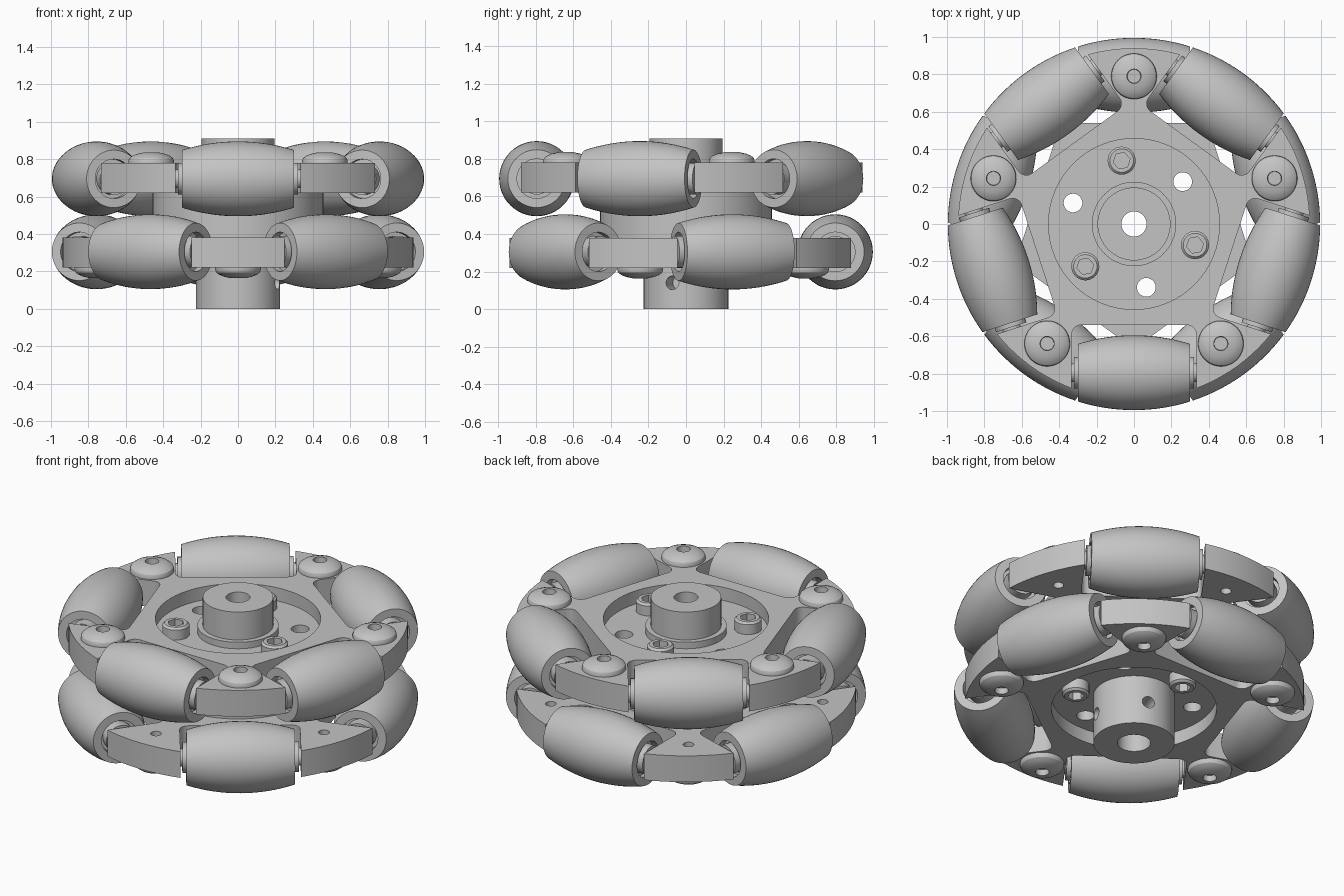
import bpy, bmesh
from math import pi, sin, cos, sqrt, asin, radians
from mathutils import Matrix

if "Cube" in bpy.data.objects:
    bpy.data.objects.remove(bpy.data.objects["Cube"], do_unlink=True)

GREY = bpy.data.materials.new("light_grey")
GREY.use_nodes = True
GREY.diffuse_color = (0.55, 0.55, 0.55, 1)
GREY.node_tree.nodes["Principled BSDF"].inputs["Base Color"].default_value = GREY.diffuse_color

ROLLERS, ROLLER_R, HALF_LEN = 5, 0.8, 0.3
CORE_R, BOLT_R = 0.457, 0.345
BOLT_ANGLES = [radians(101 + 120 * k) for k in range(3)]


def make(name, bm, matrix=Matrix()):
    """Turn a bmesh into a placed object."""
    bmesh.ops.remove_doubles(bm, verts=bm.verts, dist=1e-5)
    bmesh.ops.recalc_face_normals(bm, faces=bm.faces)
    mesh = bpy.data.meshes.new(name)
    bm.to_mesh(mesh)
    bm.free()
    mesh.materials.append(GREY)
    obj = bpy.data.objects.new(name, mesh)
    obj.matrix_world = matrix
    bpy.context.collection.objects.link(obj)
    return obj


def activate(obj):
    bpy.ops.object.select_all(action='DESELECT')
    obj.select_set(True)
    bpy.context.view_layer.objects.active = obj


def smooth(obj):
    activate(obj)
    bpy.ops.object.shade_smooth_by_angle(angle=radians(30))
    return obj


def lathe(profile, sides=48):
    """Revolve a closed (radius, z) profile about z."""
    bm = bmesh.new()
    rings = [[bm.verts.new((r * cos(2 * pi * i / sides), r * sin(2 * pi * i / sides), z))
              for i in range(sides)] for r, z in profile]
    for a, b in zip(rings, rings[1:] + rings[:1]):
        for i in range(sides):
            j = (i + 1) % sides
            bm.faces.new((a[i], a[j], b[j], b[i]))
    return bm


def rod(r, z0, z1, sides=32):
    """Solid straight cylinder or prism."""
    bm = bmesh.new()
    bmesh.ops.create_cone(bm, cap_ends=True, segments=sides, radius1=r, radius2=r,
                          depth=z1 - z0, matrix=Matrix.Translation((0, 0, (z0 + z1) / 2)))
    return bm


def cut(obj, cutters):
    """Subtract each cutter, then discard it."""
    for c in cutters:
        activate(obj)
        mod = obj.modifiers.new("cut", 'BOOLEAN')
        mod.operation, mod.solver, mod.object = 'DIFFERENCE', 'EXACT', c
        bpy.ops.object.modifier_apply(modifier=mod.name)
        bpy.data.objects.remove(c, do_unlink=True)
    return obj


def at(angle, r, z, flip=False):
    """Placement at a polar position, optionally upside down."""
    m = Matrix.Rotation(angle, 4, 'Z') @ Matrix.Translation((r, 0, z))
    return m @ Matrix.Rotation(pi, 4, 'X') if flip else m


def star_plate(name, z0, z1, first_roller):
    """Five-armed plate with a pocket for each roller."""
    half, inner, outer, fillet = 0.333, 0.54, 0.94, 0.05
    edge = asin(half / outer)
    pts = []
    for k in range(ROLLERS):
        a = first_roller + 2 * pi * k / ROLLERS
        side = [(sqrt(outer ** 2 - half ** 2), half)]
        for s in range(7):
            t = s / 6 * pi / 2
            side.append((inner + fillet * (1 - sin(t)), half - fillet * (1 - cos(t))))
        pocket = [(u, -v) for u, v in side] + side[::-1]
        pts += [(u * cos(a) - v * sin(a), u * sin(a) + v * cos(a)) for u, v in pocket]
        # rounded outer edge of the arm following this pocket
        span = 2 * pi / ROLLERS - 2 * edge
        pts += [(outer * cos(a + edge + span * s / 10), outer * sin(a + edge + span * s / 10))
                for s in range(1, 10)]
    bm = bmesh.new()
    face = bm.faces.new([bm.verts.new((x, y, z0)) for x, y in pts])
    ext = bmesh.ops.extrude_face_region(bm, geom=[face], use_keep_orig=True)
    bmesh.ops.translate(bm, vec=(0, 0, z1 - z0),
                        verts=[v for v in ext["geom"] if isinstance(v, bmesh.types.BMVert)])
    plate = make(name, bm)
    holes = [make("cutter", rod(CORE_R, z0 - 0.1, z1 + 0.1, 64))]
    for k in range(ROLLERS):
        a = first_roller + pi / ROLLERS + 2 * pi * k / ROLLERS
        holes.append(make("cutter", rod(0.03, -0.3, 0.3), at(a, 0.79, (z0 + z1) / 2)))
    return smooth(cut(plate, holes))


# Barrel roller: the outside follows the wheel's unit circle, ends are recessed
steps = [HALF_LEN * (i / 8 - 1) for i in range(17)]
barrel = [(sqrt(1 - t * t) - ROLLER_R, t) for t in steps]
roller_profile = ([(0, -0.26), (0.105, -0.26), (0.105, -HALF_LEN)] + barrel
                  + [(0.105, HALF_LEN), (0.105, 0.26), (0, 0.26)])
axle_profile = [(0, -0.345), (0.05, -0.345), (0.05, -0.322), (0.085, -0.322), (0.085, -0.25),
                (0.085, 0.25), (0.085, 0.322), (0.05, 0.322), (0.05, 0.345), (0, 0.345)]

# Domed arm screw with a round socket
dome_profile = ([(0, 0), (0.122, 0), (0.122, 0.012)]
                + [(0.122 * cos(t), 0.012 + 0.046 * sin(t)) for t in (0.3, 0.6, 0.9, 1.15)]
                + [(0.038, 0.056), (0.036, 0.02), (0, 0.02)])

# Hub and core in one turned piece
core_profile = [(0.067, 0.3), (0.067, 0.91), (0.195, 0.91), (0.195, 0.74), (0.225, 0.74),
                (0.225, 0.7), (CORE_R, 0.7), (CORE_R, 0.3), (0.225, 0.3), (0.225, 0),
                (0.092, 0), (0.092, 0.3)]
core = make("hub_core", lathe(core_profile, 64))
cutters = [make("cutter", rod(0.05, 0.1, 0.9), at(a + pi / 3, BOLT_R, 0)) for a in BOLT_ANGLES]
for deg in (-19, 71):
    m = at(radians(deg), 0.16, 0.14) @ Matrix.Rotation(pi / 2, 4, 'Y')
    cutters.append(make("cutter", rod(0.036, -0.05, 0.12), m))
smooth(cut(core, cutters))

# Two wheel halves, the lower one turned by half a step and facing down
for half, z, start, flip in (("upper", 0.7, -pi / 2, False), ("lower", 0.3, pi / 2, True)):
    star_plate(half + "_plate", z - 0.08, z + 0.08, start)
    out = -1 if flip else 1
    for k in range(ROLLERS):
        a = start + 2 * pi * k / ROLLERS
        lay = at(a, ROLLER_R - 0.005, z - 0.005 * out) @ Matrix.Rotation(pi / 2, 4, 'X')
        smooth(make(f"{half}_roller_{k + 1}", lathe(roller_profile), lay))
        smooth(make(f"{half}_axle_{k + 1}", lathe(axle_profile, 32), lay))
        smooth(make(f"{half}_arm_screw_{k + 1}", lathe(dome_profile),
                    at(a + pi / ROLLERS, 0.79, z + 0.08 * out, flip)))
    # Socket-head bolts sunk in the recess
    for k, a in enumerate(BOLT_ANGLES):
        place = at(a, BOLT_R, z, flip)
        bolt = make(f"{half}_hub_bolt_{k + 1}",
                    lathe([(0, -0.02), (0.075, -0.02), (0.075, 0.06), (0.063, 0.072), (0, 0.072)], 32),
                    place)
        smooth(cut(bolt, [make("cutter", rod(0.046, 0.025, 0.15, 6), place)]))

bpy.ops.object.select_all(action='DESELECT')
